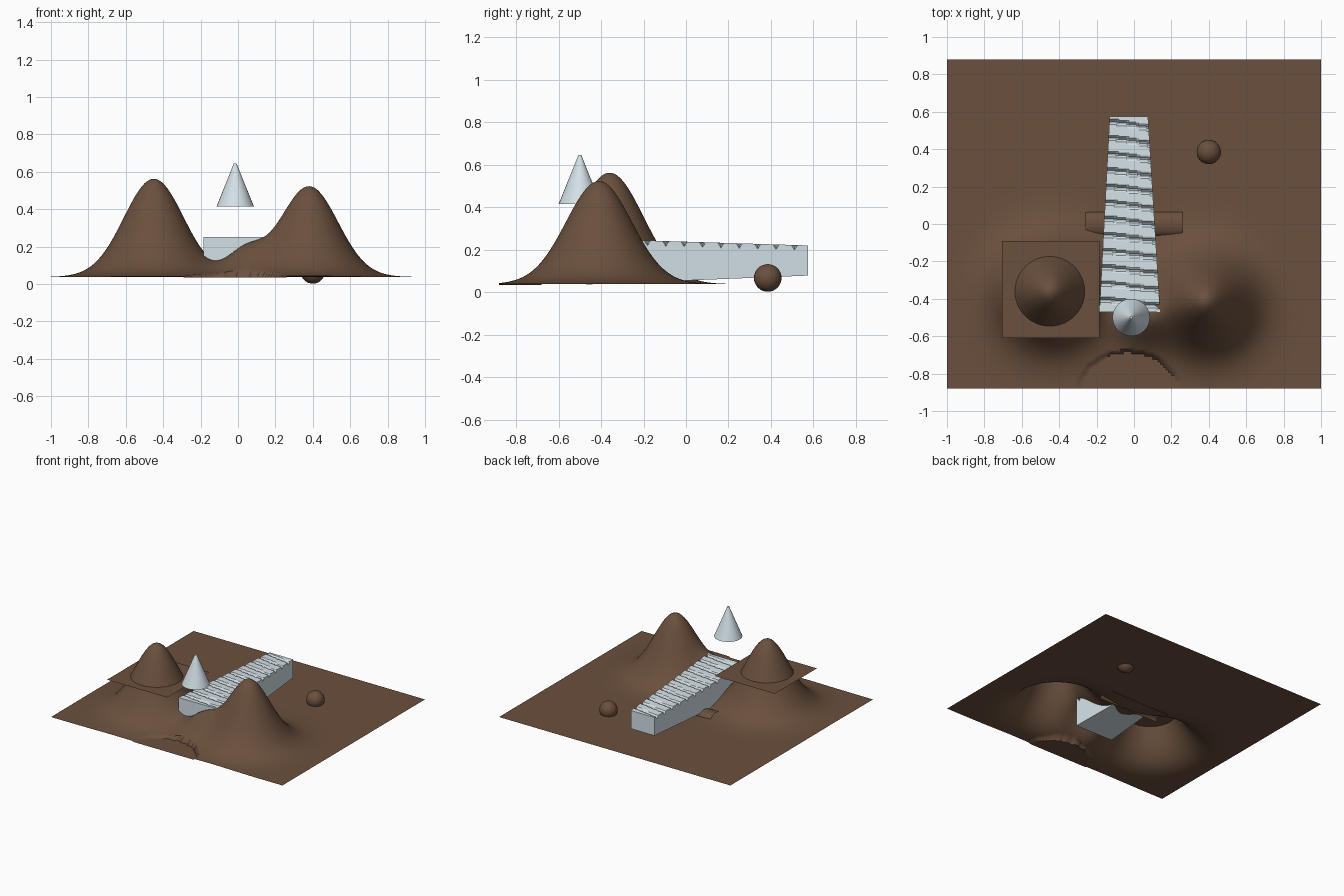
import bpy, bmesh, math

if "Cube" in bpy.data.objects:
    bpy.data.objects.remove(bpy.data.objects["Cube"])


def material(name, rgb):
    m = bpy.data.materials.new(name)
    m.diffuse_color = (*rgb, 1)
    m.use_nodes = True
    m.node_tree.nodes["Principled BSDF"].inputs["Base Color"].default_value = m.diffuse_color
    return m


ROCK = material("brown rock", (0.145, 0.08, 0.047))
ICE = material("pale ice", (0.68, 0.78, 0.83))


def finish(obj, name, mat, smooth=None):
    obj.name = name
    obj.data.materials.append(mat)
    if smooth is not None:
        bpy.ops.object.select_all(action='DESELECT')
        obj.select_set(True)
        bpy.context.view_layer.objects.active = obj
        bpy.ops.object.shade_smooth_by_angle(angle=math.radians(smooth))
    return obj


def surface(name, nu, nv, point, mat, smooth=None):
    """Grid surface where point(u, v) maps 0..1 parameters to a position."""
    n = nu + 1
    verts = [point(i / nu, j / nv) for j in range(nv + 1) for i in range(n)]
    faces = [(j * n + i, j * n + i + 1, (j + 1) * n + i + 1, (j + 1) * n + i)
             for j in range(nv) for i in range(nu)]
    me = bpy.data.meshes.new(name)
    me.from_pydata(verts, [], faces)
    obj = bpy.data.objects.new(name, me)
    bpy.context.collection.objects.link(obj)
    return finish(obj, name, mat, smooth)


# terrain: two peaks and a low saddle mound on a thin plain
HILLS = [(-0.45, -0.36, 0.525, 0.16), (0.38, -0.41, 0.485, 0.155),
         (0.04, -0.5, 0.135, 0.1)]


def ground(x, y):
    z = 0.038
    for cx, cy, h, s in HILLS:
        z += h * math.exp(-((x - cx) ** 2 + (y - cy) ** 2) / (2 * s * s))
    # scooped apron at the front edge
    if ((x + 0.03) / 0.27) ** 2 + ((y + 0.9) / 0.22) ** 2 < 1:
        z = min(z, 0.034)
    return z


def terrain_point(u, v):
    x, y = -1 + 2 * u, -0.88 + 1.76 * v
    return x, y, ground(x, y)


surface("terrain", 140, 124, terrain_point, ROCK, 40)

# flat ledge sheet around the left peak
surface("peak_ledge", 4, 4,
        lambda u, v: (-0.705 + 0.52 * u, -0.61 + 0.52 * v, 0.305), ROCK)


# low arched moraine ridge passing under the ice
def ridge_point(u, v):
    a = math.pi * v
    return -0.26 + 0.52 * u, -0.065 * math.cos(a), 0.036 + 0.037 * math.sin(a)


surface("moraine_ridge", 1, 16, ridge_point, ROCK, 40)

# boulder
bpy.ops.mesh.primitive_uv_sphere_add(segments=24, ring_count=16, radius=0.065,
                                     location=(0.4, 0.385, 0.067))
finish(bpy.context.object, "boulder", ROCK, 40)

# floating ice spire
bpy.ops.mesh.primitive_cone_add(vertices=32, radius1=0.1, radius2=0.007,
                                depth=0.23, location=(-0.015, -0.5, 0.53))
finish(bpy.context.object, "ice_spire", ICE, 40)

# glacier: tapered block, top cut by staggered V-shaped crevasses
Y0, Y1, PITCH = -0.47, 0.575, 0.0866
NU, NV = 16, 145


def glacier_edges(v):
    return -0.185 + 0.055 * v, 0.14 - 0.065 * v


def glacier_top(u, v):
    l, r = glacier_edges(v)
    x, y = l + (r - l) * u, Y0 + (Y1 - Y0) * v
    step = math.floor(u * 4) * 0.009          # stagger across the width
    d = (y + step + 0.146 + PITCH / 2) % PITCH - PITCH / 2
    notch = 0.025 * max(0, 1 - abs(d) / 0.014)
    return x, y, 0.252 - 0.032 * v - notch


def glacier_bottom(u, v):
    x, y, _ = glacier_top(u, v)
    return x, y, 0.036 + 0.042 * v


bm = bmesh.new()
top = [[bm.verts.new(glacier_top(i / NU, j / NV)) for i in range(NU + 1)]
       for j in range(NV + 1)]
low = [[bm.verts.new(glacier_bottom(i / NU, j / NV)) for i in range(NU + 1)]
       for j in range(NV + 1)]
for j in range(NV):
    for i in range(NU):
        for g in (top, low):
            bm.faces.new((g[j][i], g[j][i + 1], g[j + 1][i + 1], g[j + 1][i]))
    for i in (0, NU):
        bm.faces.new((top[j][i], top[j + 1][i], low[j + 1][i], low[j][i]))
for i in range(NU):
    for j in (0, NV):
        bm.faces.new((top[j][i], top[j][i + 1], low[j][i + 1], low[j][i]))
bmesh.ops.recalc_face_normals(bm, faces=bm.faces)
me = bpy.data.meshes.new("glacier")
bm.to_mesh(me)
bm.free()
glacier = bpy.data.objects.new("glacier", me)
bpy.context.collection.objects.link(glacier)
finish(glacier, "glacier", ICE)
